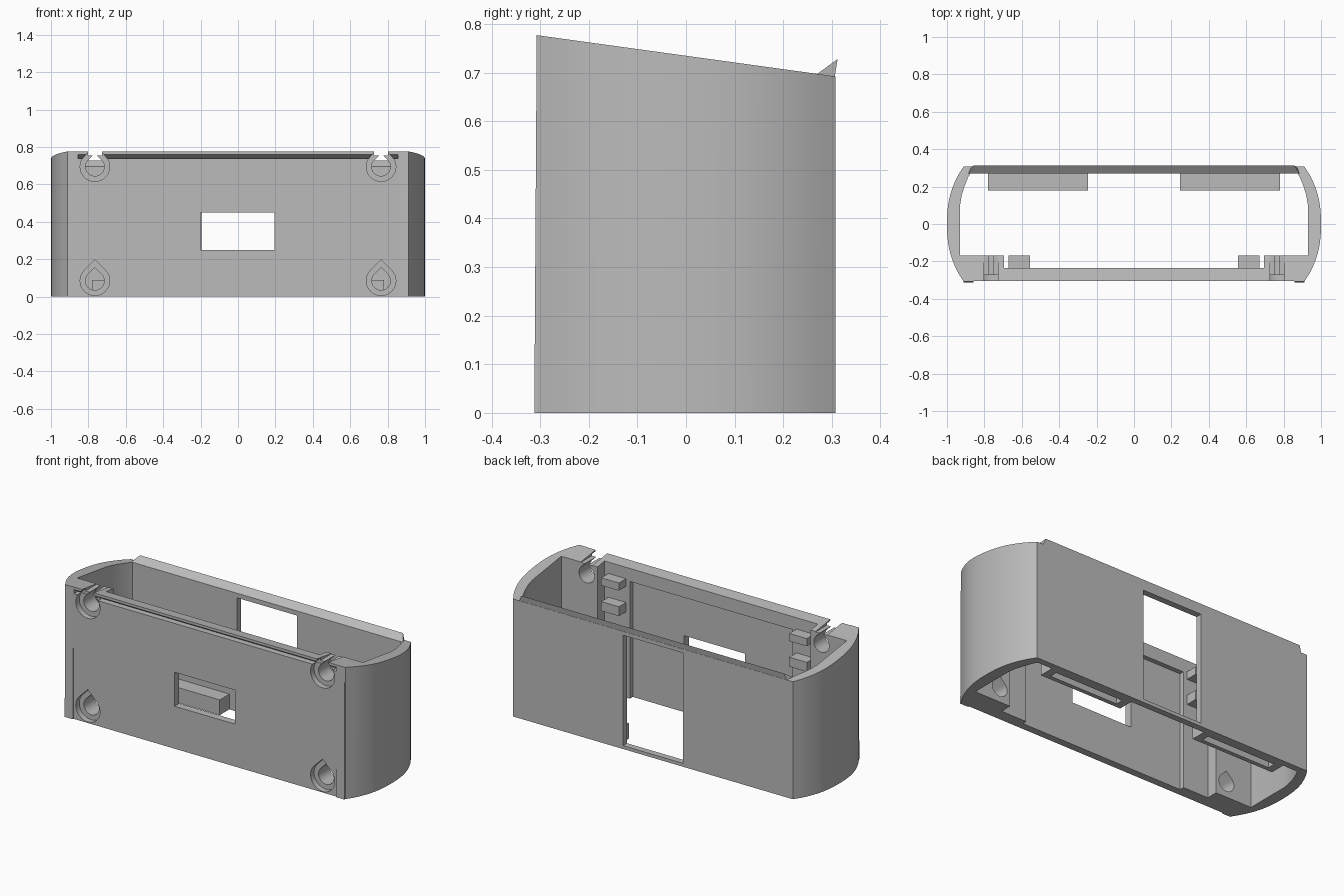
import bpy, bmesh, math
from mathutils import Vector

if "Cube" in bpy.data.objects:
    bpy.data.objects.remove(bpy.data.objects["Cube"])

grey = bpy.data.materials.new("plain grey")
grey.use_nodes = True
GREY = (0.5, 0.5, 0.5, 1)
grey.diffuse_color = GREY
grey.node_tree.nodes["Principled BSDF"].inputs["Base Color"].default_value = GREY


def top_z(y):
    """Height of the sloping top rim."""
    return 0.7345 - 0.138 * y


def loft(name, ring_a, ring_b):
    """Solid between two matching rings of points."""
    bm = bmesh.new()
    a = [bm.verts.new(p) for p in ring_a]
    b = [bm.verts.new(p) for p in ring_b]
    n = len(a)
    bm.faces.new(a)
    bm.faces.new(b)
    for i in range(n):
        j = (i + 1) % n
        bm.faces.new((a[i], a[j], b[j], b[i]))
    bmesh.ops.recalc_face_normals(bm, faces=bm.faces)
    mesh = bpy.data.meshes.new(name)
    bm.to_mesh(mesh)
    bm.free()
    mesh.materials.append(grey)
    obj = bpy.data.objects.new(name, mesh)
    bpy.context.collection.objects.link(obj)
    return obj


def box(name, x, y, z):
    ring = [(x[0], y[0]), (x[1], y[0]), (x[1], y[1]), (x[0], y[1])]
    return loft(name, [(*p, z[0]) for p in ring], [(*p, z[1]) for p in ring])


def along_x(name, yz, x0, x1):
    return loft(name, [(x0, *p) for p in yz], [(x1, *p) for p in yz])


def teardrop(name, x, z, r, y0, y1):
    """Round hole with a pointed roof."""
    pts = [(x, z + r * math.sqrt(2))]
    for i in range(25):
        t = math.radians(135 + 270 * i / 24)
        pts.append((x + r * math.cos(t), z + r * math.sin(t)))
    return loft(name, [(px, y0, pz) for px, pz in pts], [(px, y1, pz) for px, pz in pts])


def cut(target, cutter):
    cutter.hide_render = True
    mod = target.modifiers.new("cut", "BOOLEAN")
    mod.operation = "DIFFERENCE"
    mod.solver = "EXACT"
    mod.object = cutter
    bpy.context.view_layer.objects.active = target
    bpy.ops.object.modifier_apply(modifier=mod.name)
    bpy.data.objects.remove(cutter)


def mirrored(half):
    return half + [(-x, y) for x, y in reversed(half)]


# Outer sleeve with bowed ends and a sloping rim
half = []
for i in range(17):
    y = -0.305 + 0.612 * i / 16
    half.append((1.0 - 0.088 * abs(y / 0.306) ** 2.4, y))
outer = mirrored(half)
sleeve = loft("sleeve", [(x, y, 0) for x, y in outer], [(x, y, top_z(y)) for x, y in outer])

# Hollow inside, leaving thick front corners for the screw bosses
inner = mirrored([(0.695, -0.235), (0.695, -0.168), (0.93, -0.168), (0.93, 0.1),
                  (0.922, 0.15), (0.907, 0.2), (0.887, 0.25), (0.875, 0.27)])
cut(sleeve, loft("hollow", [(x, y, -0.1) for x, y in inner], [(x, y, 1) for x, y in inner]))

# Shallow pocket on the inner front wall
cut(sleeve, box("inner_pocket", (-0.53, 0.53), (-0.262, -0.2), (-0.1, 0.69)))

# Front window and large back opening
cut(sleeve, box("front_window", (-0.2, 0.195), (-0.4, -0.1), (0.25, 0.45)))
cut(sleeve, box("back_opening", (-0.195, 0.195), (0.2, 0.4), (0.02, 0.67)))

# Hooking groove below the front rim
cut(sleeve, along_x("rim_groove", [(-0.315, 0.768), (-0.27, 0.738), (-0.315, 0.738)], -0.855, 0.855))

# Screw holes with countersinks, the upper pair open to the rim
for s in (-1, 1):
    for z in (0.085, 0.695):
        cut(sleeve, teardrop("countersink", s * 0.765, z, 0.079, -0.4, -0.272))
        cut(sleeve, teardrop("screw_hole", s * 0.765, z, 0.05, -0.4, -0.1))
    cut(sleeve, box("rim_slot", (s * 0.765 - 0.038, s * 0.765 + 0.038), (-0.4, -0.1), (0.755, 0.9)))

# Rear lip that stands above the rim
lip_a = [(0.885, 0.27, top_z(0.27)), (0.857, 0.312, 0.728), (0.87, 0.306, top_z(0.306))]
loft("rear_lip", lip_a, [(-x, y, z) for x, y, z in lip_a])

for s, side in ((-1, "right"), (1, "left")):
    # Tapered strip on each front edge
    strip = [(-0.304, 0), (-0.312, 0), (-0.307, top_z(-0.307)), (-0.304, top_z(-0.304))]
    along_x(f"{side}_front_strip", strip, s * 0.857, s * 0.911)

    # Clip tabs on the inner front wall
    for level, z in (("upper", (0.655, 0.7)), ("lower", (0.505, 0.56))):
        box(f"{side}_{level}_tab", sorted((s * 0.555, s * 0.67)), (-0.24, -0.168), z)

    # Bracket inside the back wall, hollowed from below
    bracket = box(f"{side}_bracket", sorted((s * 0.245, s * 0.78)), (0.18, 0.271), (0, 0.09))
    cut(bracket, box("bracket_slot", sorted((s * 0.29, s * 0.735)), (0.205, 0.25), (-0.1, 0.065)))

# Smooth the bowed ends, keep the edges sharp
bpy.ops.object.select_all(action="DESELECT")
sleeve.select_set(True)
bpy.context.view_layer.objects.active = sleeve
bpy.ops.object.shade_smooth_by_angle(angle=math.radians(25))
